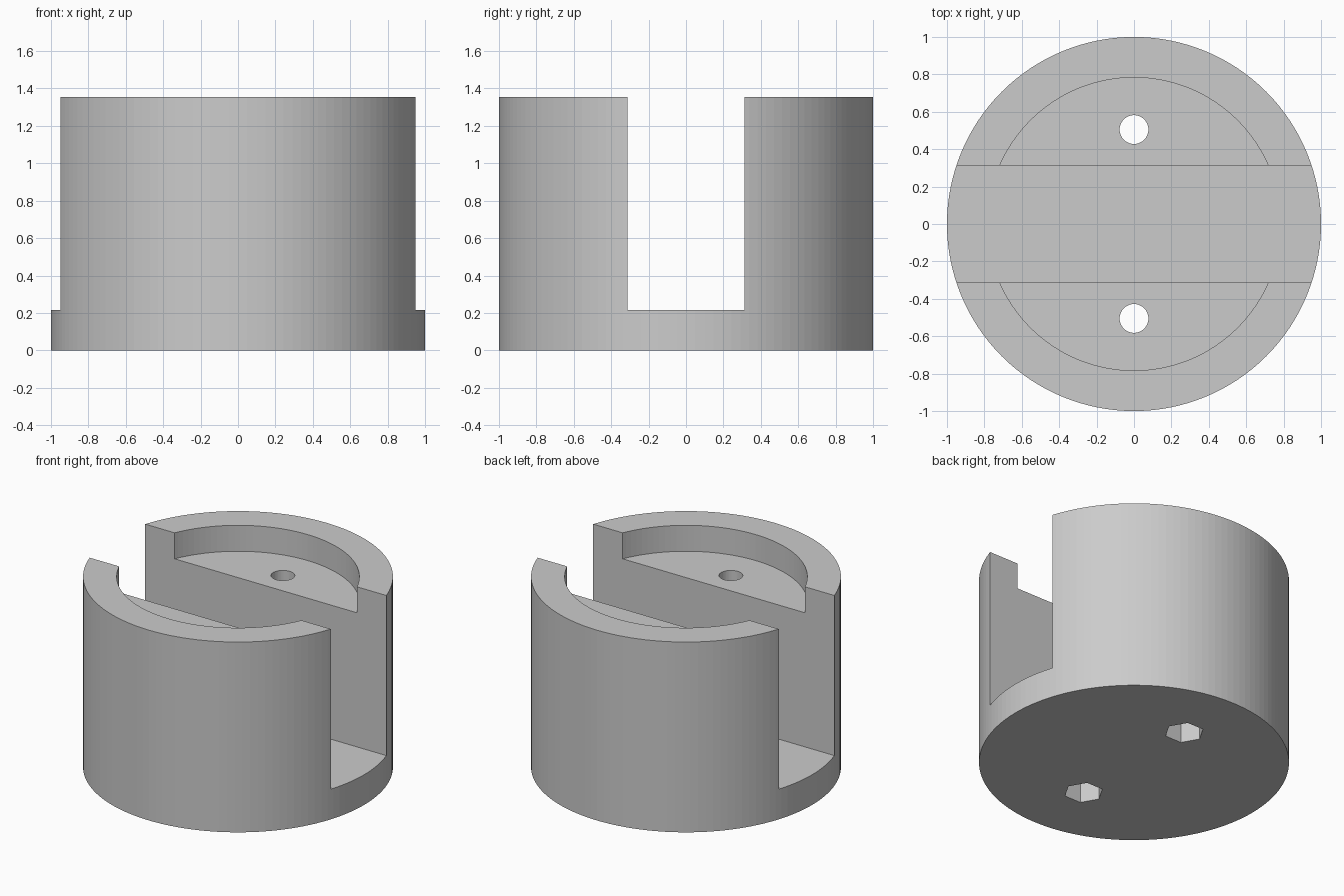
import bpy
from math import radians

cube = bpy.data.objects.get("Cube")
if cube:
    bpy.data.objects.remove(cube, do_unlink=True)

HEIGHT = 1.355
SLOT_FLOOR = 0.215
SLOT_WIDTH = 0.625
RECESS_FLOOR = 1.17
HOLE_Y = 0.505

grey = bpy.data.materials.new("plain grey")
grey.use_nodes = True
colour = (0.6, 0.6, 0.6, 1)
grey.diffuse_color = colour
grey.node_tree.nodes["Principled BSDF"].inputs["Base Color"].default_value = colour


def cylinder(name, radius, bottom, top, y=0, sides=128):
    """Upright prism between two heights, with a corner on the x axis."""
    bpy.ops.mesh.primitive_cylinder_add(
        vertices=sides, radius=radius, depth=top - bottom,
        location=(0, y, (bottom + top) / 2), rotation=(0, 0, radians(90)))
    obj = bpy.context.object
    obj.name = name
    obj.data.materials.append(grey)
    return obj


def cut(body, cutter):
    """Subtract the cutter from the body, then discard it."""
    cutter.hide_render = True
    mod = body.modifiers.new(cutter.name, "BOOLEAN")
    mod.operation = "DIFFERENCE"
    mod.solver = "EXACT"
    mod.object = cutter
    bpy.context.view_layer.objects.active = body
    bpy.ops.object.modifier_apply(modifier=mod.name)
    bpy.data.objects.remove(cutter, do_unlink=True)


# Round body
body = cylinder("slotted_round_body", 1, 0, HEIGHT)

# Shallow round recess in the top
cut(body, cylinder("recess_cutter", 0.783, RECESS_FLOOR, HEIGHT + 0.2))

# Deep slot straight across along x
bpy.ops.mesh.primitive_cube_add(size=1, location=(0, 0, SLOT_FLOOR + 1))
slot = bpy.context.object
slot.name = "slot_cutter"
slot.scale = (3, SLOT_WIDTH, 2)
slot.data.materials.append(grey)
cut(body, slot)

# Screw holes with hexagonal nut pockets underneath
for side in (-1, 1):
    y = side * HOLE_Y
    cut(body, cylinder("screw_hole_cutter", 0.077, -0.1, HEIGHT, y, 48))
    pocket = cylinder("nut_pocket_cutter", 0.128, -0.1, 0.22, y, 6)
    pocket.rotation_euler.z = radians(30)
    cut(body, pocket)
